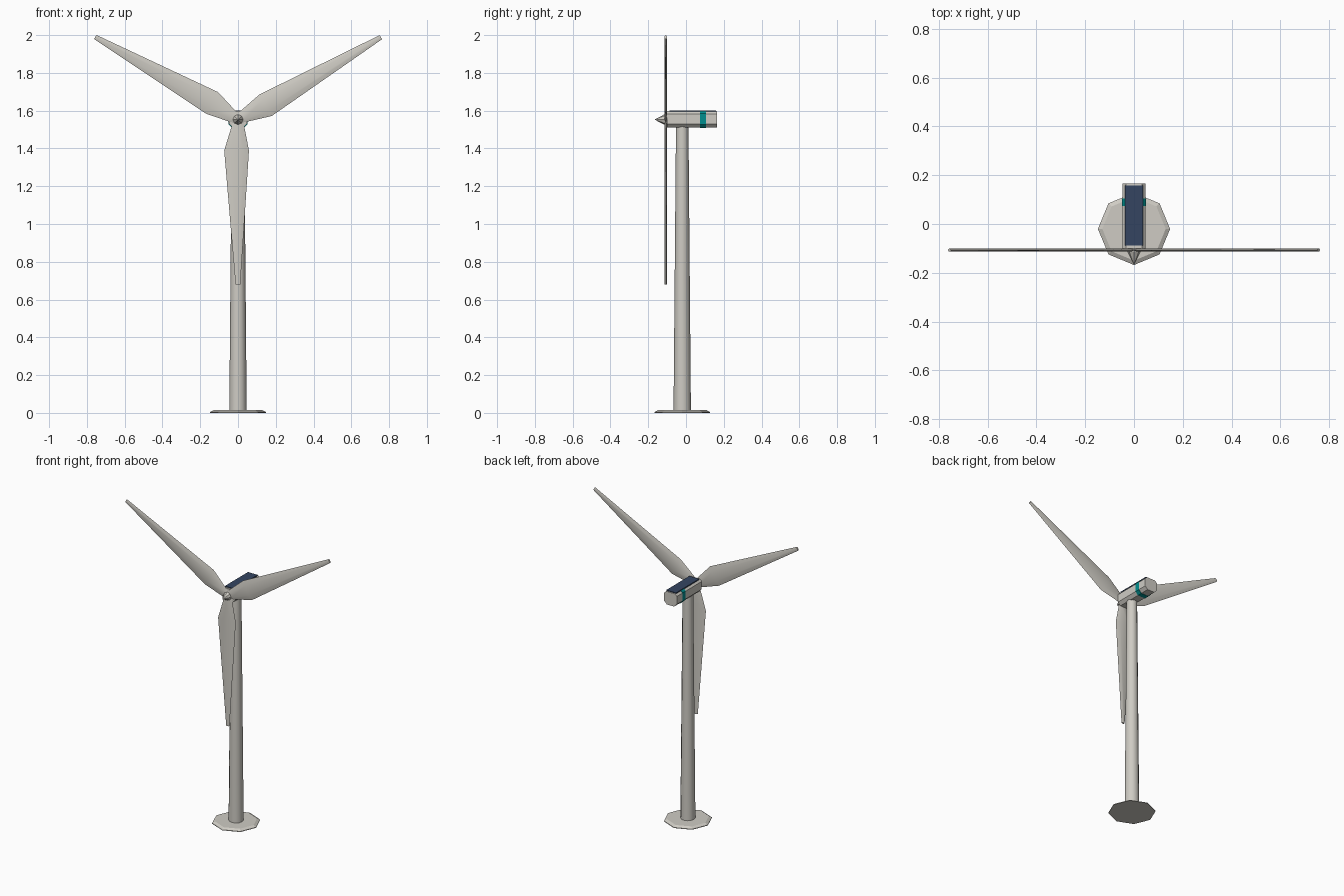
import bpy
import math
from mathutils import Matrix, Vector

old = bpy.data.objects.get("Cube")
if old:
    bpy.data.objects.remove(old, do_unlink=True)


def material(name, rgb):
    mat = bpy.data.materials.new(name)
    mat.use_nodes = True
    mat.diffuse_color = (*rgb, 1)
    mat.node_tree.nodes["Principled BSDF"].inputs["Base Color"].default_value = (*rgb, 1)
    return mat


white = material("warm white", (0.62, 0.60, 0.55))
teal = material("teal", (0.0, 0.27, 0.27))
navy = material("panel navy", (0.035, 0.06, 0.12))


def loft(name, rings, mat, smooth=0):
    """Skin a list of equal-sized rings and cap both ends."""
    n = len(rings[0])
    verts = [p for ring in rings for p in ring]
    faces = [tuple(range(n))[::-1], tuple(range(len(verts) - n, len(verts)))]
    for r in range(len(rings) - 1):
        for i in range(n):
            j = (i + 1) % n
            a, b = r * n, (r + 1) * n
            faces.append((a + i, a + j, b + j, b + i))
    mesh = bpy.data.meshes.new(name)
    mesh.from_pydata(verts, [], faces)
    mesh.materials.append(mat)
    mesh.validate()
    obj = bpy.data.objects.new(name, mesh)
    bpy.context.collection.objects.link(obj)
    bpy.ops.object.select_all(action='DESELECT')
    obj.select_set(True)
    bpy.context.view_layer.objects.active = obj
    # consistent outward normals
    bpy.ops.object.mode_set(mode='EDIT')
    bpy.ops.mesh.select_all(action='SELECT')
    bpy.ops.mesh.normals_make_consistent(inside=False)
    bpy.ops.object.mode_set(mode='OBJECT')
    if smooth:
        bpy.ops.object.shade_smooth_by_angle(angle=math.radians(smooth))
    return obj


def circle(radius, n):
    return [(radius * math.cos(math.tau * i / n), radius * math.sin(math.tau * i / n))
            for i in range(n)]


TOWER_Y = -0.02
HUB = Vector((0, -0.107, 1.553))

# Foundation pad and tapered tower
loft("foundation_pad", [[(x, y + TOWER_Y, z) for x, y in circle(r, 8)]
                        for r, z in ((0.148, 0), (0.148, 0.004), (0.13, 0.014))], white)
loft("tower", [[(x, y + TOWER_Y, z) for x, y in circle(r, 12)]
               for r, z in ((0.046, 0.01), (0.033, 1.52))], white, 40)


# Nacelle with chamfered corners, and the band around it
def nacelle_ring(y, grow=0):
    w, lo, hi = 0.047 + grow, 1.51 - grow, 1.597 + grow
    half = [(w - 0.02, lo), (w, lo + 0.02), (w, hi - 0.014), (w - 0.014, hi)]
    outline = half + [(-x, z) for x, z in reversed(half)]
    return [(x, y, z) for x, z in outline]


loft("nacelle", [nacelle_ring(-0.1), nacelle_ring(0.165)], white, 30)
loft("nacelle_band", [nacelle_ring(0.073, 0.002), nacelle_ring(0.105, 0.002)], teal, 30)

# Roof panel
loft("roof_panel", [[(-0.036, -0.088, z), (0.036, -0.088, z), (0.036, 0.158, z), (-0.036, 0.158, z)]
                    for z in (1.595, 1.602)], navy)

# Nose cone
loft("nose_cone", [[(x, y, z + HUB.z) for x, z in circle(r, 8)]
                   for r, y in ((0.027, -0.098), (0.027, -0.115), (0.001, -0.165))], white)


# Three flat blades: distance from hub, left edge, right edge
def blade_ring(dist, a, b, t=0.006):
    q = (b - a) / 4
    return [Vector(p) for p in ((a, 0, -dist), (a + q, -t, -dist), (b - q, -t, -dist),
                                (b, 0, -dist), (b - q, t, -dist), (a + q, t, -dist))]


STATIONS = ((0.0, -0.02, 0.02), (0.03, -0.032, 0.032),
            (0.164, -0.073, 0.058), (0.873, -0.013, 0.012))
for k in range(3):
    turn = Matrix.Rotation(math.tau * k / 3, 3, 'Y')
    rings = [[turn @ p + HUB for p in blade_ring(*s)] for s in STATIONS]
    # Rotation about +Y runs clockwise seen from the front
    loft(f"blade_{k + 1}", rings, white, 40)
